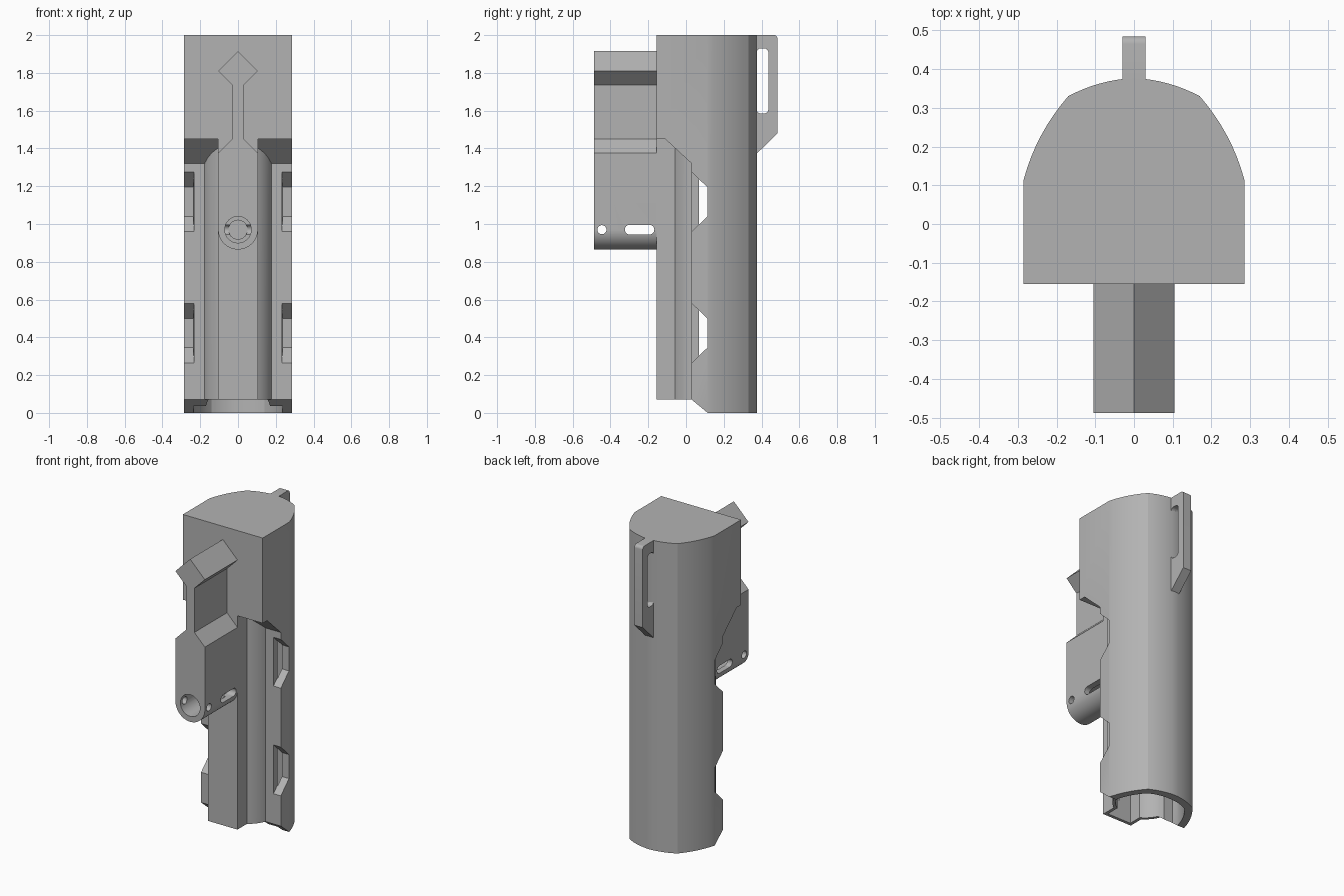
import bpy, bmesh
from math import sin, cos, pi, hypot, asin

if "Cube" in bpy.data.objects:
    bpy.data.objects.remove(bpy.data.objects["Cube"], do_unlink=True)

grey = bpy.data.materials.new("plain grey")
grey.use_nodes = True
GREY = (0.45, 0.45, 0.45, 1)
grey.diffuse_color = GREY
grey.node_tree.nodes["Principled BSDF"].inputs["Base Color"].default_value = GREY


def prism(name, pts, axis, lo, hi):
    """Extrude a 2D outline along an axis from lo to hi."""
    place = {"x": lambda u, v, w: (w, u, v),
             "y": lambda u, v, w: (u, w, v),
             "z": lambda u, v, w: (u, v, w)}[axis]
    bm = bmesh.new()
    low = [bm.verts.new(place(u, v, lo)) for u, v in pts]
    high = [bm.verts.new(place(u, v, hi)) for u, v in pts]
    bm.faces.new(low)
    bm.faces.new(high)
    for i in range(len(pts)):
        j = (i + 1) % len(pts)
        bm.faces.new((low[i], low[j], high[j], high[i]))
    bmesh.ops.recalc_face_normals(bm, faces=bm.faces)
    mesh = bpy.data.meshes.new(name)
    bm.to_mesh(mesh)
    bm.free()
    mesh.materials.append(grey)
    obj = bpy.data.objects.new(name, mesh)
    bpy.context.collection.objects.link(obj)
    return obj


def combine(obj, other, operation="DIFFERENCE"):
    """Apply a boolean and discard the helper."""
    mod = obj.modifiers.new("boolean", "BOOLEAN")
    mod.operation, mod.solver, mod.object = operation, "EXACT", other
    with bpy.context.temp_override(object=obj, active_object=obj):
        bpy.ops.object.modifier_apply(modifier=mod.name)
    bpy.data.objects.remove(other, do_unlink=True)


def arc(cx, cy, r, a, b, n=12):
    return [(cx + r * cos(a + (b - a) * i / n), cy + r * sin(a + (b - a) * i / n))
            for i in range(n + 1)]


def bulge(p, q, sag, n=8):
    """Shallow curve from p to q, bowed to the right of travel."""
    dx, dy = q[0] - p[0], q[1] - p[1]
    d = hypot(dx, dy)
    out = []
    for i in range(n + 1):
        t = i / n
        s = 4 * t * (1 - t) * sag / d
        out.append((p[0] + dx * t + dy * s, p[1] + dy * t - dx * s))
    return out


def mirrored(half):
    """Close a right-hand outline with its mirror image."""
    return half + [(-x, y) for x, y in reversed(half) if abs(x) > 1e-6]


def rounded(u0, u1, v0, v1, r, n=6):
    """Rounded rectangle outline."""
    return (arc(u1 - r, v1 - r, r, 0, pi / 2, n) + arc(u0 + r, v1 - r, r, pi / 2, pi, n)
            + arc(u0 + r, v0 + r, r, pi, 1.5 * pi, n) + arc(u1 - r, v0 + r, r, 1.5 * pi, 2 * pi, n))


def shell_outline(front, side, shoulder, back):
    half = [(side[0], front)] + bulge(side, shoulder, 0.014)
    return mirrored(half + bulge(shoulder, (0, back), 0.01)[1:])


def core_outline(x, front, r, back_angle):
    """Square nose running into a round barrel."""
    start = -pi / 2 + asin(x / r)
    return mirrored([(x, front)] + arc(0, 0.1, r, start, back_angle, 14))


# Body shell with its front cut back below the head block
body = prism("body", shell_outline(-0.155, (0.285, 0.115), (0.17, 0.33), 0.377), "z", 0, 2)
combine(body, prism("front_cut", [(-1, -0.1), (0.03 - 0.12, -0.1), (0.24, -0.1), (0.115, 0),
                                  (0.03, 0.07), (0.03, 1.32), (-0.11, 1.45), (-1, 1.45)],
                    "x", -1, 1))

# Raised core channel down the front
combine(body, prism("core", core_outline(0.105, -0.155, 0.19, 0), "z", 0.07, 1.6), "UNION")

# Hollow inside
combine(body, prism("core_hollow", core_outline(0.085, -0.135, 0.172, 0.1), "z", -0.1, 1.9))
combine(body, prism("shell_hollow", shell_outline(0.07, (0.235, 0.115), (0.14, 0.29), 0.325),
                    "z", -0.1, 1.9))

# Side notches, two on each edge
for z in (0.265, 0.96):
    notch = [(-0.01, z - 0.04), (0.03, z), (0.113, z + 0.08), (0.113, z + 0.235),
             (0.03, z + 0.315), (-0.01, z + 0.355)]
    for lo, hi in ((0.232, 0.4), (-0.4, -0.232)):
        combine(body, prism("notch", notch, "x", lo, hi))

# Front latch with pointed head, narrow neck and round foot
half = [(0, 1.915), (0.105, 1.81), (0.03, 1.735), (0.03, 1.45), (0.105, 1.375)]
latch = prism("latch", mirrored(half + arc(0, 0.97, 0.105, 0, -pi / 2, 16)),
              "y", -0.488, -0.15)
combine(latch, prism("bore", arc(0, 0.97, 0.07, 0, 2 * pi, 32)[:-1], "y", -0.6, -0.22))
combine(latch, prism("inner_bore", arc(0, 0.97, 0.05, 0, 2 * pi, 32)[:-1], "y", -0.3, -0.165))
combine(latch, prism("pin_hole", arc(-0.445, 0.97, 0.024, 0, 2 * pi, 20)[:-1], "x", -1, 1))
slot = arc(-0.194, 0.97, 0.026, -pi / 2, pi / 2) + arc(-0.298, 0.97, 0.026, pi / 2, 1.5 * pi)
combine(latch, prism("pin_slot", slot, "x", -1, 1))

# Rear strap loop
loop = prism("strap_loop", [(0.36, 2), (0.36, 1.36), (0.372, 1.37), (0.485, 1.48)]
             + arc(0.465, 1.98, 0.02, 0, pi / 2, 6), "x", -0.03, 0.03)
opening = rounded(0.374, 0.436, 1.585, 1.93, 0.022)
opening = [p for i, p in enumerate(opening) if i == 0 or p != opening[i - 1]]
combine(loop, prism("strap_opening", opening, "x", -1, 1))

for obj in (body, latch, loop):
    bpy.ops.object.select_all(action="DESELECT")
    obj.select_set(True)
    bpy.context.view_layer.objects.active = obj
    bpy.ops.object.shade_smooth_by_angle(angle=0.3)
